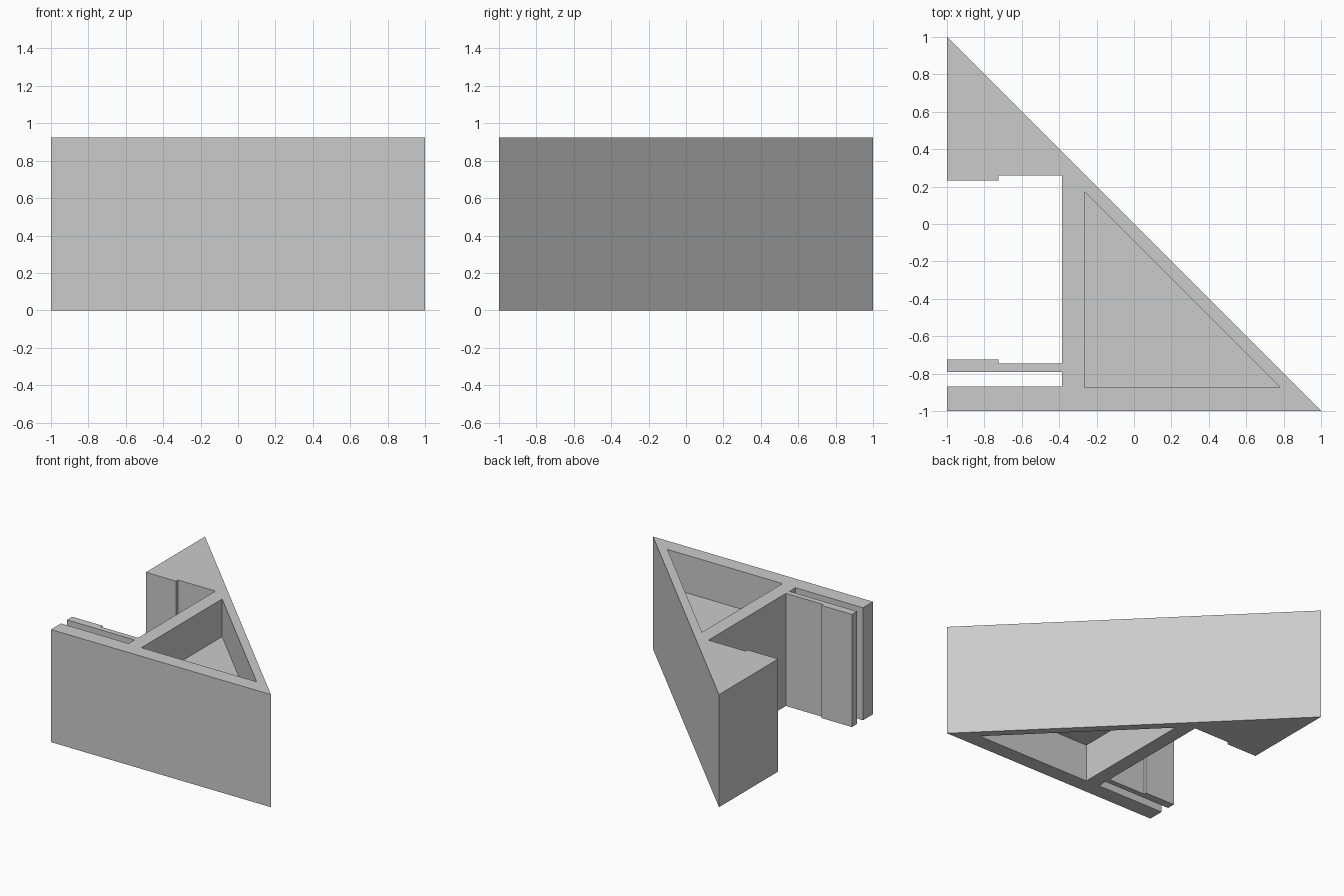
import bpy
import bmesh

default = bpy.data.objects.get("Cube")
if default:
    bpy.data.objects.remove(default, do_unlink=True)

HEIGHT = 0.925
POCKET_DEPTH = 0.31

grey = bpy.data.materials.new("plain grey")
grey.use_nodes = True
colour = (0.6, 0.6, 0.6, 1)
grey.diffuse_color = colour
grey.node_tree.nodes["Principled BSDF"].inputs["Base Color"].default_value = colour


def prism(name, outline, low, high):
    """Extrude a flat outline from one height to another."""
    bm = bmesh.new()
    face = bm.faces.new([bm.verts.new((x, y, low)) for x, y in outline])
    top = bmesh.ops.extrude_face_region(bm, geom=[face])["geom"]
    bmesh.ops.translate(bm, vec=(0, 0, high - low),
                        verts=[v for v in top if isinstance(v, bmesh.types.BMVert)])
    bmesh.ops.recalc_face_normals(bm, faces=bm.faces[:])
    mesh = bpy.data.meshes.new(name)
    bm.to_mesh(mesh)
    bm.free()
    mesh.materials.append(grey)
    obj = bpy.data.objects.new(name, mesh)
    bpy.context.collection.objects.link(obj)
    return obj


# Triangular bracket with a stepped jaw and a thin slot on the -x side
step, inner = -0.725, -0.385
bracket = prism("clamp_bracket", [
    (-1, -1), (1, -1), (-1, 1),
    (-1, 0.232), (step, 0.232), (step, 0.258), (inner, 0.258),   # upper jaw
    (inner, -0.747), (step, -0.747), (step, -0.725), (-1, -0.725),  # lip
    (-1, -0.792), (inner, -0.792), (inner, -0.87), (-1, -0.87),  # slot
], 0, HEIGHT)

# Triangular pockets above and below a central web
pocket = [(-0.265, -0.875), (0.782, -0.875), (-0.265, 0.172)]
for name, low, high in (("lower_pocket_cutter", -0.1, POCKET_DEPTH),
                        ("upper_pocket_cutter", HEIGHT - POCKET_DEPTH, HEIGHT + 0.1)):
    cutter = prism(name, pocket, low, high)
    cutter.hide_render = True
    cut = bracket.modifiers.new(name, "BOOLEAN")
    cut.operation = "DIFFERENCE"
    cut.solver = "EXACT"
    cut.object = cutter
    bpy.context.view_layer.objects.active = bracket
    bpy.ops.object.modifier_apply(modifier=cut.name)
    bpy.data.objects.remove(cutter, do_unlink=True)
